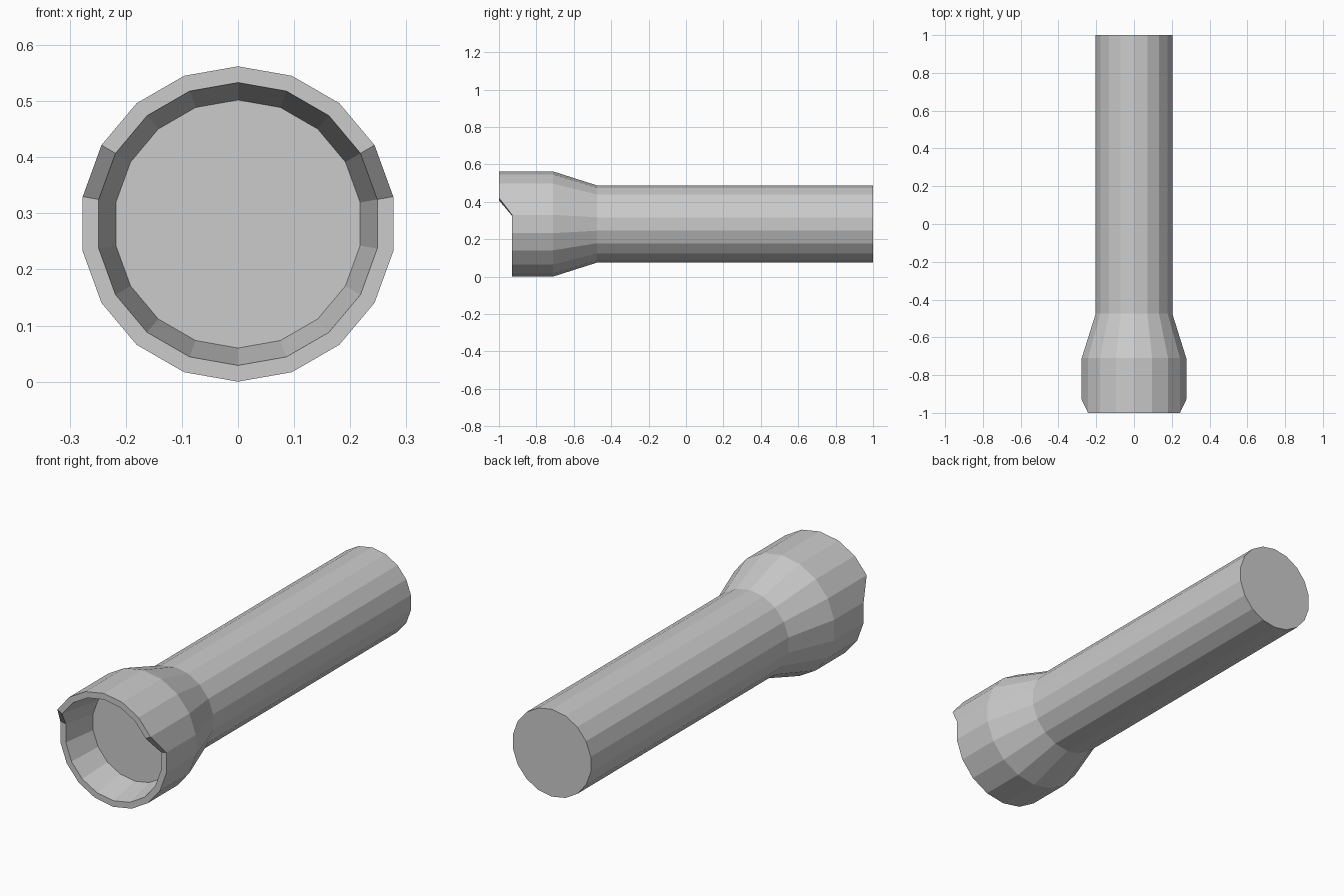
import bpy, bmesh
from math import sin, cos, radians

cube = bpy.data.objects.get("Cube")
if cube:
    bpy.data.objects.remove(cube, do_unlink=True)

SIDES = 18
CENTRE_Z = 0.281

grey = bpy.data.materials.new("plain grey")
grey.use_nodes = True
colour = (0.6, 0.6, 0.6, 1)
grey.diffuse_color = colour
grey.node_tree.nodes["Principled BSDF"].inputs["Base Color"].default_value = colour


def rim_y(angle):
    """The upper part of the rim juts forward as a hood."""
    return -1.0 if sin(radians(angle)) > 0.4 else -0.93


def add_ring(bm, radius, y):
    """Ring of vertices around the y axis, y is a number or a rule by angle."""
    ring = []
    for i in range(SIDES):
        a = 90 + i * 360 / SIDES
        depth = y(a) if callable(y) else y
        ring.append(bm.verts.new((radius * cos(radians(a)), depth,
                                  CENTRE_Z + radius * sin(radians(a)))))
    return ring


# One shell from the lens, over the hooded rim, along the head and handle
profile = [(0.221, -0.77), (0.252, rim_y), (0.281, rim_y),
           (0.281, -0.71), (0.206, -0.475), (0.206, 1.0)]
bm = bmesh.new()
rings = [add_ring(bm, r, y) for r, y in profile]
for a, b in zip(rings, rings[1:]):
    for i in range(SIDES):
        j = (i + 1) % SIDES
        bm.faces.new((a[i], a[j], b[j], b[i]))

# Flat lens and end cap
bm.faces.new(rings[0])
bm.faces.new(rings[-1])
bmesh.ops.recalc_face_normals(bm, faces=bm.faces)

mesh = bpy.data.meshes.new("torch_body")
bm.to_mesh(mesh)
bm.free()
mesh.materials.append(grey)
body = bpy.data.objects.new("torch_body", mesh)
bpy.context.collection.objects.link(body)
